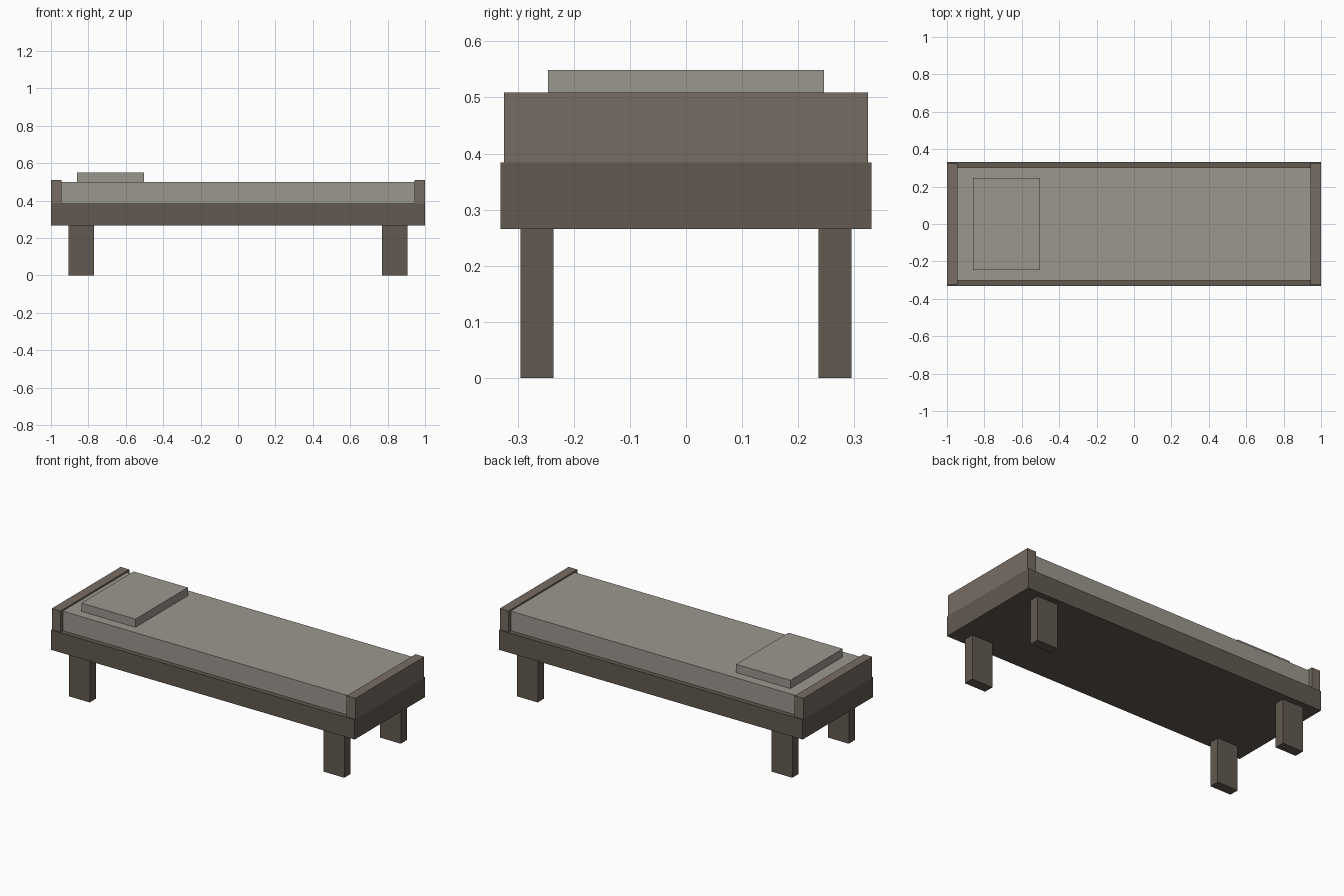
import bpy

if "Cube" in bpy.data.objects:
    bpy.data.objects.remove(bpy.data.objects["Cube"])


def material(name, rgb):
    m = bpy.data.materials.new(name)
    m.diffuse_color = (*rgb, 1)
    m.use_nodes = True
    m.node_tree.nodes["Principled BSDF"].inputs["Base Color"].default_value = m.diffuse_color
    return m


dark_wood = material("dark wood", (0.12, 0.10, 0.08))
wood = material("wood", (0.18, 0.15, 0.125))
cloth = material("cloth", (0.33, 0.31, 0.275))


def box(name, x, y, z, mat):
    """Box spanning the given (min, max) ranges."""
    spans = (x, y, z)
    bpy.ops.mesh.primitive_cube_add(size=1, location=[(a + b) / 2 for a, b in spans])
    ob = bpy.context.object
    ob.name = name
    ob.scale = [b - a for a, b in spans]
    bpy.ops.object.transform_apply(location=False, rotation=False, scale=True)
    ob.data.materials.append(mat)
    return ob


# Solid bed base
box("bed_frame", (-1, 1), (-0.331, 0.331), (0.266, 0.384), dark_wood)

# Low boards at both ends, set slightly into the base
box("headboard", (-1, -0.943), (-0.324, 0.324), (0.345, 0.509), wood)
box("footboard", (0.943, 1), (-0.324, 0.324), (0.345, 0.509), wood)

# Mattress and pillow
box("mattress", (-0.943, 0.943), (-0.302, 0.302), (0.384, 0.5), cloth)
box("pillow", (-0.86, -0.503), (-0.246, 0.246), (0.5, 0.549), cloth)

# Four legs
for end, sx in (("head", -1), ("foot", 1)):
    for side, sy in (("front", -1), ("back", 1)):
        box(f"{end}_{side}_leg", sorted((sx * 0.77, sx * 0.907)),
            sorted((sy * 0.236, sy * 0.295)), (0, 0.266), dark_wood)
